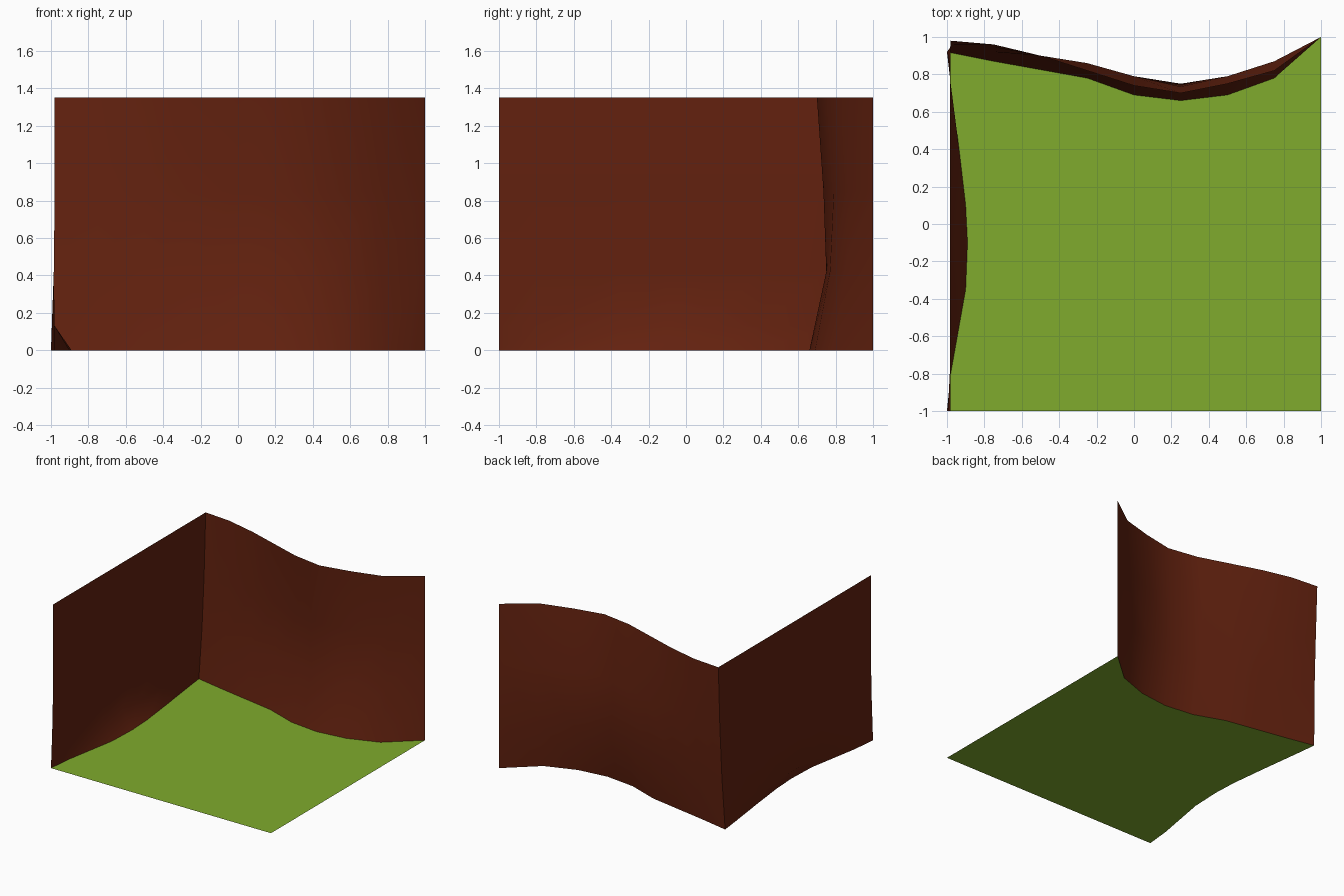
import bpy

if "Cube" in bpy.data.objects:
    bpy.data.objects.remove(bpy.data.objects["Cube"])

def material(name, rgb):
    m = bpy.data.materials.new(name)
    m.diffuse_color = (*rgb, 1)
    m.use_nodes = True
    m.node_tree.nodes["Principled BSDF"].inputs["Base Color"].default_value = m.diffuse_color
    return m

brown = material("red_brown", (0.125, 0.0155, 0.0047))
green = material("grass_green", (0.215, 0.41, 0.026))

def make(name, verts, faces, mat, smooth):
    me = bpy.data.meshes.new(name)
    me.from_pydata(verts, [], faces)
    me.materials.append(mat)
    for p in me.polygons:
        p.use_smooth = smooth
    me.update()
    ob = bpy.data.objects.new(name, me)
    bpy.context.collection.objects.link(ob)
    return ob

def sheet(name, rows, mat):
    """Join rows of points (each row at one height) into a single-sided sheet."""
    n = len(rows[0])
    verts = [p for r in rows for p in r]
    faces = [(j*n+i, j*n+i+1, (j+1)*n+i+1, (j+1)*n+i)
             for j in range(len(rows)-1) for i in range(n-1)]
    return make(name, verts, faces, mat, True)

# back wall: y offsets at even x steps, one row per height
back = {
    0.00: (.92, .87, .825, .78, .69, .66, .69, .78, 1),
    0.42: (.94, .92, .89, .85, .79, .75, .77, .86, 1),
    0.85: (.96, .945, .90, .86, .79, .735, .79, .87, 1),
    1.35: (.98, .96, .90, .82, .74, .70, .75, .82, 1),
}
corner_x = {0.00: -1, 0.42: -.985, 0.85: -.98, 1.35: -.98}
back_rows = [[(corner_x[z] if i == 0 else -1 + .25*i, y, z) for i, y in enumerate(ys)]
             for z, ys in back.items()]
sheet("back_wall", back_rows, brown)

# left wall: flat sheet whose foot bulges inwards
ys = (-1, -.8, -.35, -.1, .1, .4, .75)
foot = (-1, -.98, -.90, -.89, -.90, -.935, -.98)
side_rows = [[(x, y, 0) for x, y in zip(foot, ys)] + [back_rows[0][0]]]
side_rows.append([(-.995 if y == -1 else -.98, y, .13) for y in ys] + [(-.995, .926, .13)])
for row in back_rows[1:]:
    x, y, z = row[0]
    side_rows.append([(x, v, z) for v in ys] + [(x, y, z)])
sheet("left_wall", side_rows, brown)

# ground fills the area inside the feet of both walls
outline = [(1, -1, 0)] + back_rows[0][::-1] + side_rows[0][-2::-1]
make("ground", outline, [tuple(range(len(outline)))], green, False)
